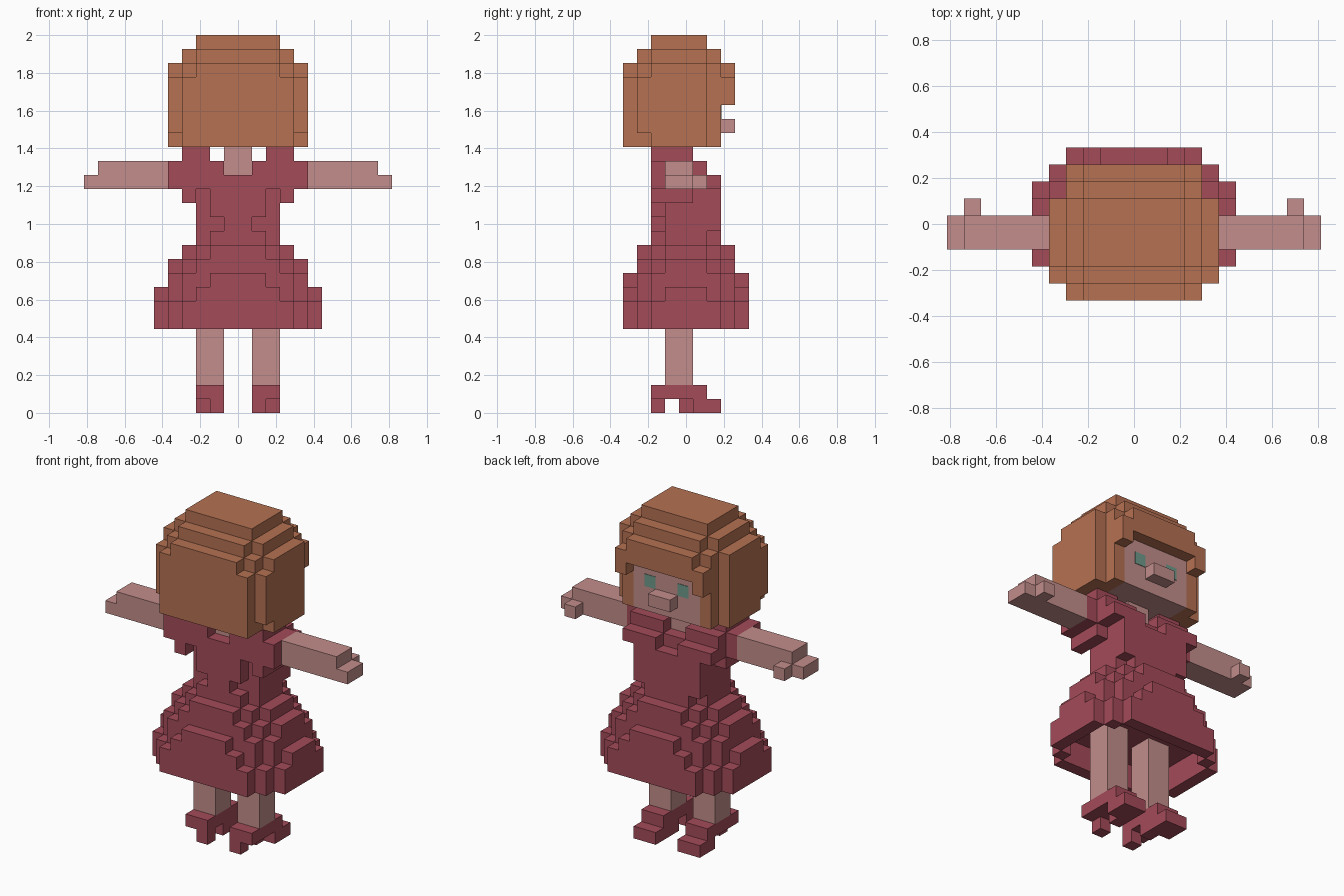
import bpy
import bmesh

default = bpy.data.objects.get("Cube")
if default:
    bpy.data.objects.remove(default, do_unlink=True)

UNIT = 2 / 27  # edge of one block


def make_material(name, rgb):
    linear = [((c / 255 + 0.055) / 1.055) ** 2.4 for c in rgb] + [1]
    mat = bpy.data.materials.new(name)
    mat.use_nodes = True
    mat.diffuse_color = linear
    mat.node_tree.nodes["Principled BSDF"].inputs["Base Color"].default_value = linear
    return mat


HAIR = make_material("copper hair", (181, 113, 82))
SKIN = make_material("rosy skin", (194, 141, 139))
CLOTH = make_material("crimson cloth", (164, 75, 89))
TEAL = make_material("teal eye", (112, 155, 140))


def block(x, y, z):
    """Cells of a box given as three ranges, mirrored across x = 0."""
    cells = set()
    for i in range(*x):
        for j in range(*y):
            for k in range(*z):
                cells |= {(i, j, k), (-1 - i, j, k)}
    return cells


def blocks(*boxes):
    return set().union(*(block(*box) for box in boxes))


def build(name, cells, material):
    """Turn a set of cells into one clean outer surface."""
    bm = bmesh.new()
    verts = {}

    def vert(p):
        if p not in verts:
            verts[p] = bm.verts.new((p[0] * UNIT, (p[1] - 4.5) * UNIT, p[2] * UNIT))
        return verts[p]

    for cell in sorted(cells):
        for axis in range(3):
            for side in (0, 1):
                near = list(cell)
                near[axis] += 2 * side - 1
                if tuple(near) in cells:
                    continue
                u, v = (axis + 1) % 3, (axis + 2) % 3
                loop = []
                for du, dv in ((0, 0), (1, 0), (1, 1), (0, 1)):
                    p = list(cell)
                    p[axis] += side
                    p[u] += du
                    p[v] += dv
                    loop.append(vert(tuple(p)))
                bm.faces.new(loop if side else loop[::-1])
    mesh = bpy.data.meshes.new(name)
    bm.to_mesh(mesh)
    bm.free()
    mesh.materials.append(material)
    obj = bpy.data.objects.new(name, mesh)
    bpy.context.collection.objects.link(obj)
    return obj


def build_pair(name, cells, material):
    build("left_" + name, {c for c in cells if c[0] >= 0}, material)
    build("right_" + name, {c for c in cells if c[0] < 0}, material)


# Head, neck and nose
head = block((0, 3), (2, 7), (19, 23))
build("head", head, SKIN)
build("neck", block((0, 1), (3, 5), (17, 19)), SKIN)
build("nose", block((0, 1), (7, 8), (20, 21)), SKIN)

# Eyes as thin plates on the face
for side, label in ((1, "left"), (-1, "right")):
    bpy.ops.mesh.primitive_cube_add(
        size=1, location=(side * 1.5 * UNIT, 2.5 * UNIT, 21.5 * UNIT))
    eye = bpy.context.object
    eye.name = label + "_eye"
    eye.scale = (UNIT, 0.006, UNIT)
    eye.data.materials.append(TEAL)

# Hair: bob with rounded corners, stepped crown and fringe
bob = blocks(
    ((0, 5), (2, 6), (19, 25)), ((0, 5), (1, 6), (20, 24)),
    ((0, 4), (0, 7), (19, 24)), ((0, 4), (1, 7), (24, 25)),
    ((0, 3), (0, 8), (24, 25)))
crown = blocks(
    ((0, 4), (2, 6), (25, 26)), ((0, 3), (1, 7), (25, 26)),
    ((0, 3), (2, 6), (26, 27)))
fringe = blocks(((0, 4), (7, 8), (23, 24)), ((3, 4), (7, 8), (22, 23)))
build("hair", (bob | crown | fringe) - head, HAIR)

# Bodice: waist, back panel, chest, sleeves and shoulder straps
waist = blocks(
    ((0, 2), (2, 7), (12, 13)), ((0, 3), (3, 6), (12, 13)),
    ((0, 3), (3, 7), (13, 16)))
back_panel = blocks(((0, 1), (2, 3), (13, 14)), ((0, 2), (2, 3), (14, 16)))
sleeves = blocks(
    ((3, 4), (2, 5), (15, 16)), ((0, 5), (2, 5), (16, 17)),
    ((1, 5), (2, 5), (17, 18)), ((2, 4), (2, 5), (18, 19)))
chest = blocks(
    ((0, 4), (5, 6), (16, 17)), ((1, 4), (6, 7), (16, 17)),
    ((1, 4), (5, 6), (17, 18)))
build("bodice", waist | back_panel | sleeves | chest, CLOTH)

# Skirt: flared tiers, each a stack of (half width, depth inset) slabs
TIERS = {
    6: ((6, 2), (5, 1), (4, 0)),
    7: ((6, 2), (5, 1), (4, 0)),
    8: ((6, 3), (5, 2), (4, 1), (3, 0)),
    9: ((5, 2), (4, 1), (2, 0)),
    10: ((5, 3), (4, 2), (3, 1)),
    11: ((4, 3), (3, 2), (2, 1)),
}
skirt = set()
for z, slabs in TIERS.items():
    for width, inset in slabs:
        skirt |= block((0, width), (inset, 9 - inset), (z, z + 1))
hollow = {
    (x, y, z) for x, y, z in skirt
    if z < 8 and {(x + 1, y, z), (x - 1, y, z), (x, y + 1, z), (x, y - 1, z)} <= skirt}
build("skirt", skirt - hollow, CLOTH)

# Arms with fingertips and thumbs
build_pair("arm", blocks(
    ((5, 10), (3, 5), (16, 18)), ((10, 11), (3, 5), (16, 17)),
    ((9, 10), (5, 6), (16, 17))), SKIN)

# Legs and heeled shoes
build_pair("leg", block((1, 3), (3, 5), (2, 8)), SKIN)
build_pair("shoe", blocks(
    ((1, 3), (2, 6), (1, 2)), ((1, 2), (2, 3), (0, 1)),
    ((1, 2), (4, 5), (0, 1)), ((1, 3), (5, 7), (0, 1))), CLOTH)
